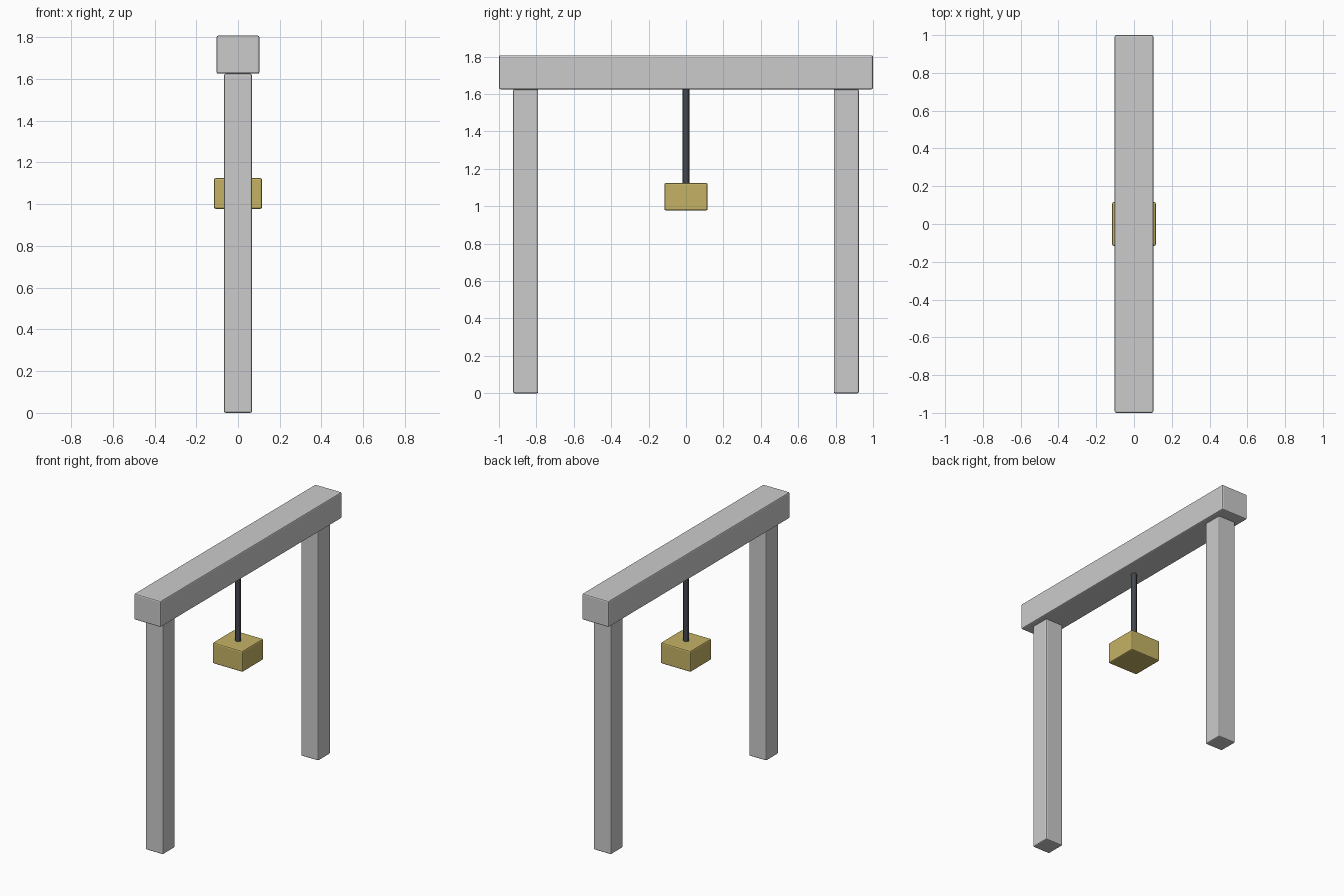
import bpy

if "Cube" in bpy.data.objects:
    bpy.data.objects.remove(bpy.data.objects["Cube"])


def material(name, color):
    mat = bpy.data.materials.new(name)
    mat.diffuse_color = color
    mat.use_nodes = True
    mat.node_tree.nodes["Principled BSDF"].inputs["Base Color"].default_value = mat.diffuse_color
    return mat


def box(name, size, center, bevel, mat=None):
    bpy.ops.mesh.primitive_cube_add(size=1, location=center)
    ob = bpy.context.object
    ob.name = name
    ob.scale = size
    bpy.ops.object.transform_apply(location=False, rotation=False, scale=True)
    mod = ob.modifiers.new("soft_edges", "BEVEL")
    mod.width = bevel
    mod.segments = 2
    if mat:
        ob.data.materials.append(mat)
    return ob


dark_steel = material("dark_steel", (0.06, 0.065, 0.08, 1))
brass = material("brass", (0.56, 0.45, 0.13, 1))

# Two upright posts
for name, side in (("front_post", -1), ("back_post", 1)):
    box(name, (0.134, 0.134, 1.625), (0, side * 0.857, 0.8125), 0.008)

# Cross beam resting on the posts
box("cross_beam", (0.205, 2.0, 0.182), (0, 0, 1.716), 0.008)

# Hanging rod, from inside the beam into the weight
bpy.ops.mesh.primitive_cylinder_add(vertices=12, radius=0.018, depth=0.54,
                                    location=(0, 0, 1.375))
rod = bpy.context.object
rod.name = "hanging_rod"
rod.data.materials.append(dark_steel)
bpy.ops.object.shade_smooth_by_angle()

# Block hanging from the rod
box("hanging_block", (0.232, 0.232, 0.147), (0, 0, 1.051), 0.009, brass)
